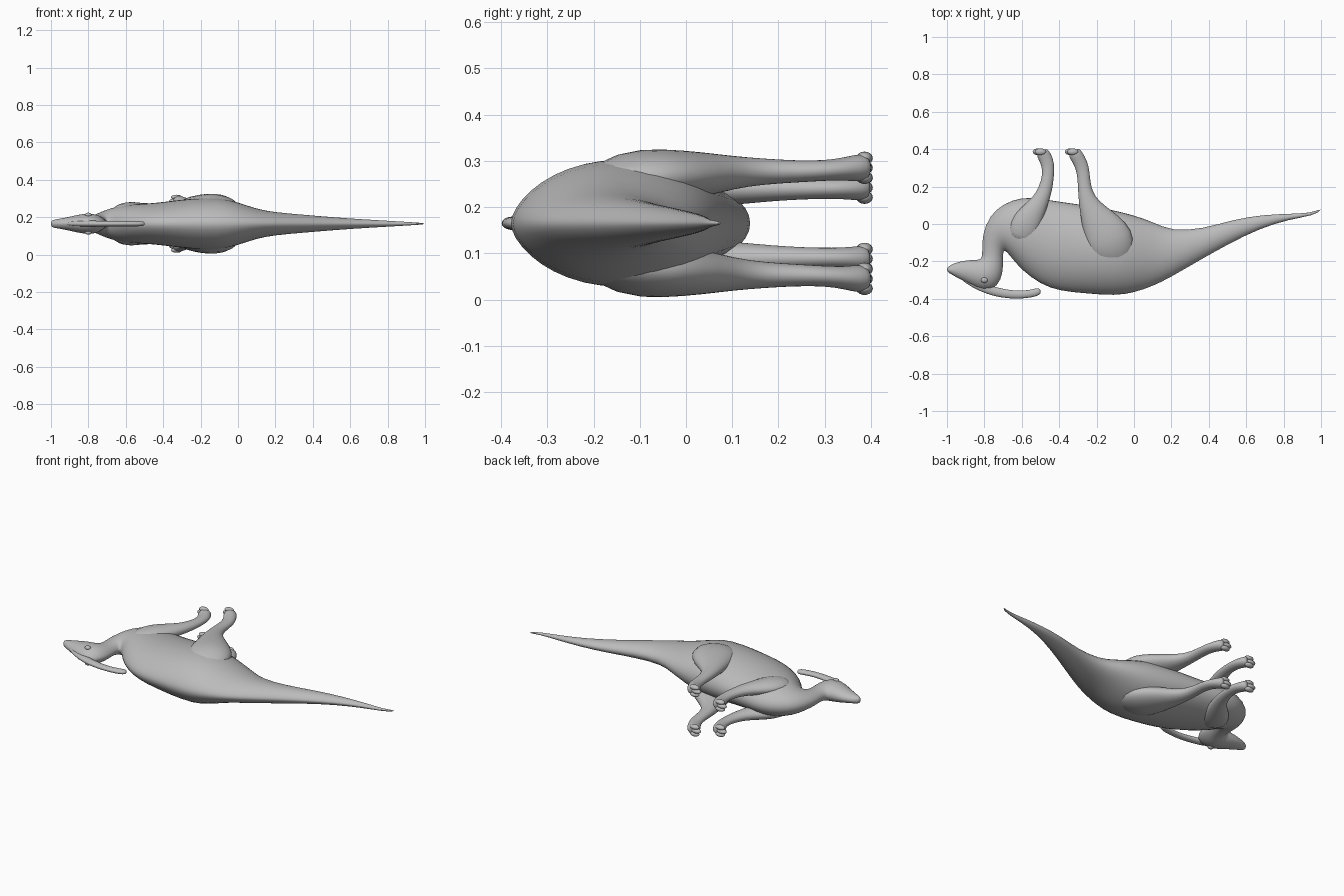
import bpy, bmesh, math
from mathutils import Vector

cube = bpy.data.objects.get("Cube")
if cube:
    bpy.data.objects.remove(cube, do_unlink=True)

MID = 0.165   # height of the animal's plane of symmetry (it lies on its side)
SIDES = 20

skin = bpy.data.materials.new("grey skin")
skin.use_nodes = True
skin.diffuse_color = (0.5, 0.5, 0.5, 1)
skin.node_tree.nodes["Principled BSDF"].inputs["Base Color"].default_value = (0.5, 0.5, 0.5, 1)


def finish(name, bm, subdivide=True):
    bmesh.ops.recalc_face_normals(bm, faces=bm.faces)
    for f in bm.faces:
        f.smooth = True
    mesh = bpy.data.meshes.new(name)
    bm.to_mesh(mesh)
    bm.free()
    mesh.materials.append(skin)
    obj = bpy.data.objects.new(name, mesh)
    bpy.context.collection.objects.link(obj)
    if subdivide:
        obj.modifiers.new("smooth", 'SUBSURF').levels = 1
        obj.modifiers["smooth"].render_levels = 1
    return obj


def loft(name, rings, pinch=1.0):
    """Skin rings of (centre, half axis in the plane, half width); pinch narrows the back."""
    bm = bmesh.new()
    loops = []
    for centre, axis, width in rings:
        loop = []
        for i in range(SIDES):
            t = 2 * math.pi * i / SIDES
            s, c = math.sin(t), math.cos(t)
            if c > 0:
                s = math.copysign(abs(s) ** pinch, s)
            loop.append(bm.verts.new(centre + axis * c + Vector((0, 0, width * s))))
        loops.append(loop)
    for a, b in zip(loops, loops[1:]):
        for i in range(SIDES):
            j = (i + 1) % SIDES
            bm.faces.new((a[i], a[j], b[j], b[i]))
    bm.faces.new(loops[0])
    bm.faces.new(loops[-1])
    return finish(name, bm)


def limb(name, points, side):
    """Tube through (x, y, offset from mid plane, in-plane radius, width radius)."""
    pos = [Vector((p[0], p[1], MID + side * p[2])) for p in points]
    rings = []
    for i, p in enumerate(points):
        d = pos[min(i + 1, len(pos) - 1)] - pos[max(i - 1, 0)]
        normal = Vector((-d.y, d.x, 0)).normalized()
        rings.append((pos[i], normal * p[3], p[4]))
    return loft(name, rings)


def ball(name, centre, size):
    bm = bmesh.new()
    bmesh.ops.create_uvsphere(bm, u_segments=16, v_segments=10, radius=1)
    bmesh.ops.scale(bm, vec=size, verts=bm.verts)
    bmesh.ops.translate(bm, vec=centre, verts=bm.verts)
    return finish(name, bm, False)


# Tail, trunk, neck and head: back point, belly point, half width
trunk = [
    (1.0, .074, .995, .08, .003), (.96, .045, .94, .058, .007),
    (.83, .025, .84, .055, .014), (.67, -.025, .69, .05, .023),
    (.51, -.105, .53, .025, .034), (.35, -.195, .37, -.025, .048),
    (.19, -.29, .2, -.037, .062), (.1, -.335, .1, .015, .08),
    (0, -.37, -.01, .052, .118), (-.1, -.387, -.1, .075, .143),
    (-.25, -.375, -.23, .1, .138), (-.4, -.362, -.4, .122, .118),
    (-.5, -.325, -.5, .14, .107), (-.6, -.25, -.6, .147, .105),
    (-.66, -.175, -.7, .11, .085), (-.692, -.135, -.775, .045, .062),
    (-.7, -.155, -.812, -.06, .046), (-.7, -.2, -.812, -.135, .04),
    (-.7, -.26, -.812, -.18, .045), (-.725, -.335, -.83, -.192, .056),
    (-.8, -.365, -.865, -.19, .054), (-.88, -.32, -.92, -.197, .037),
    (-.95, -.285, -.97, -.212, .026), (-.99, -.262, -.99, -.226, .021),
    (-1.0, -.252, -1.0, -.236, .012),
]
body = []
for bx, by, vx, vy, w in trunk:
    back, belly = Vector((bx, by, MID)), Vector((vx, vy, MID))
    body.append(((back + belly) / 2, (back - belly) / 2, w))
loft("body", body, pinch=1.25)

# Long curved crest sweeping back from the skull
limb("head_crest", [
    (-.93, -.285, 0, .008, .008), (-.86, -.32, 0, .02, .015), (-.78, -.352, 0, .025, .017),
    (-.7, -.372, 0, .024, .015), (-.62, -.38, 0, .021, .014), (-.55, -.373, 0, .021, .014),
    (-.515, -.362, 0, .021, .014), (-.5, -.355, 0, .012, .009)], 1)

hind = [
    (-.06, -.23, .07, .06, .035), (-.11, -.13, .1, .13, .06), (-.15, -.05, .102, .125, .06),
    (-.2, .03, .105, .09, .05), (-.24, .1, .11, .056, .036), (-.262, .17, .112, .038, .028),
    (-.268, .24, .112, .033, .024), (-.275, .3, .114, .036, .022), (-.295, .345, .118, .037, .025),
    (-.315, .375, .12, .037, .031), (-.325, .39, .12, .03, .026)]
fore = [
    (-.62, -.1, .07, .06, .025), (-.59, -.02, .076, .085, .042), (-.55, .05, .076, .07, .04),
    (-.5, .12, .075, .045, .034), (-.472, .19, .075, .037, .027), (-.458, .26, .075, .031, .023),
    (-.46, .32, .075, .035, .022), (-.475, .355, .076, .037, .025),
    (-.488, .38, .077, .035, .029), (-.493, .39, .077, .028, .025)]

for side, label in ((1, "left"), (-1, "right")):
    limb("hind_leg_" + label, hind, side)
    limb("front_leg_" + label, fore, side)
    # Three blunt toes on each foot
    for leg, x, off in (("hind", -.328, .12), ("front", -.5, .077)):
        for k in (-1, 0, 1):
            ball(f"{leg}_toe_{label}_{k + 2}",
                 (x - .012 * (k == 0), .386, MID + side * (off + k * .021)),
                 (.03, .018, .014))
    # Eye and brow bulge
    ball("eye_" + label, (-.8, -.3, MID + side * .047), (.018, .015, .012))
